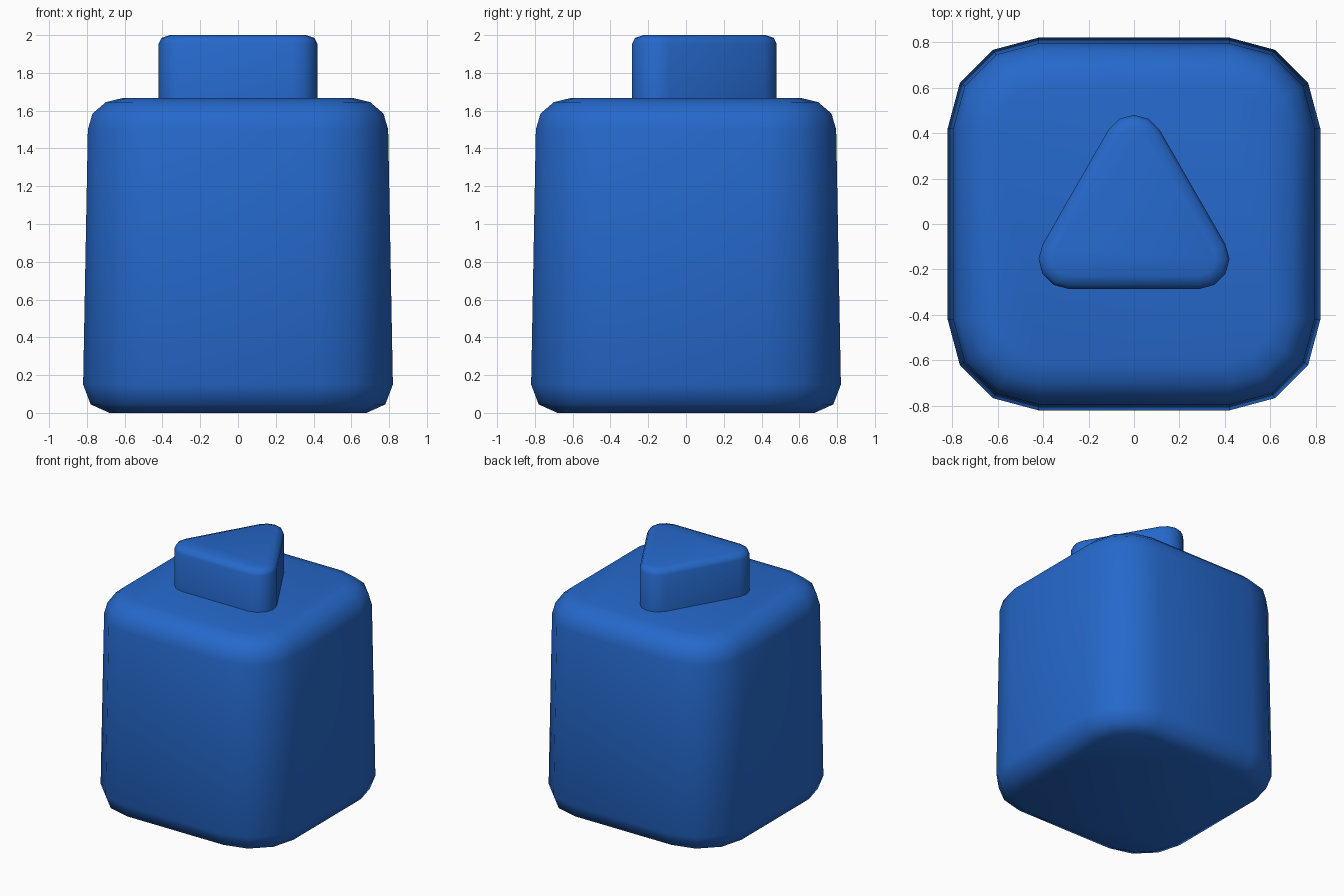
import bpy
import bmesh
from math import cos, sin, radians, pi

if "Cube" in bpy.data.objects:
    bpy.data.objects.remove(bpy.data.objects["Cube"], do_unlink=True)

# Single colour
BLUE = (0.019, 0.14, 0.6, 1.0)
blue = bpy.data.materials.new("blue")
blue.use_nodes = True
blue.diffuse_color = BLUE
shader = next(n for n in blue.node_tree.nodes if n.type == "BSDF_PRINCIPLED")
shader.inputs["Base Color"].default_value = BLUE


def rounded_outline(centres, radius, steps):
    """Counter-clockwise polygon outline with an arc around each corner centre."""
    sweep = 2 * pi / len(centres)
    points = []
    for x, y, middle in centres:
        for i in range(steps + 1):
            a = radians(middle) + sweep * (i / steps - 0.5)
            points.append((x + radius * cos(a), y + radius * sin(a)))
    return points


def loft(name, layers):
    """Skin a stack of (height, outline) layers and cap both ends."""
    bm = bmesh.new()
    rings = [[bm.verts.new((x, y, z)) for x, y in outline] for z, outline in layers]
    for low, high in zip(rings, rings[1:]):
        n = len(low)
        for i in range(n):
            j = (i + 1) % n
            bm.faces.new((low[i], low[j], high[j], high[i]))
    bm.faces.new(rings[0][::-1])
    bm.faces.new(rings[-1])
    mesh = bpy.data.meshes.new(name)
    bm.to_mesh(mesh)
    bm.free()
    mesh.materials.append(blue)
    obj = bpy.data.objects.new(name, mesh)
    bpy.context.collection.objects.link(obj)
    bpy.ops.object.select_all(action="DESELECT")
    obj.select_set(True)
    bpy.context.view_layer.objects.active = obj
    bpy.ops.object.shade_smooth_by_angle(angle=radians(70))
    return obj


# Body: tapering rounded square, softened at bottom and top (height, half width)
BODY = [(0, 0.68), (0.045, 0.78), (0.15, 0.82),
        (1.5, 0.795), (1.585, 0.77), (1.645, 0.70), (1.667, 0.61)]
layers = []
for z, half in BODY:
    c = min(0.42, half - 0.2)
    square = [(c, c, 45), (-c, c, 135), (-c, -c, 225), (c, -c, 315)]
    layers.append((z, rounded_outline(square, half - c, 3)))
loft("body", layers)

# Button: rounded triangle pointing to the back (height, corner radius)
TRIANGLE = [(0, 0.35, 90), (-0.29, -0.155, 210), (0.29, -0.155, 330)]
BUTTON = [(1.62, 0.13), (1.955, 0.13), (1.985, 0.115), (2.0, 0.07)]
loft("triangle_button", [(z, rounded_outline(TRIANGLE, r, 4)) for z, r in BUTTON])
